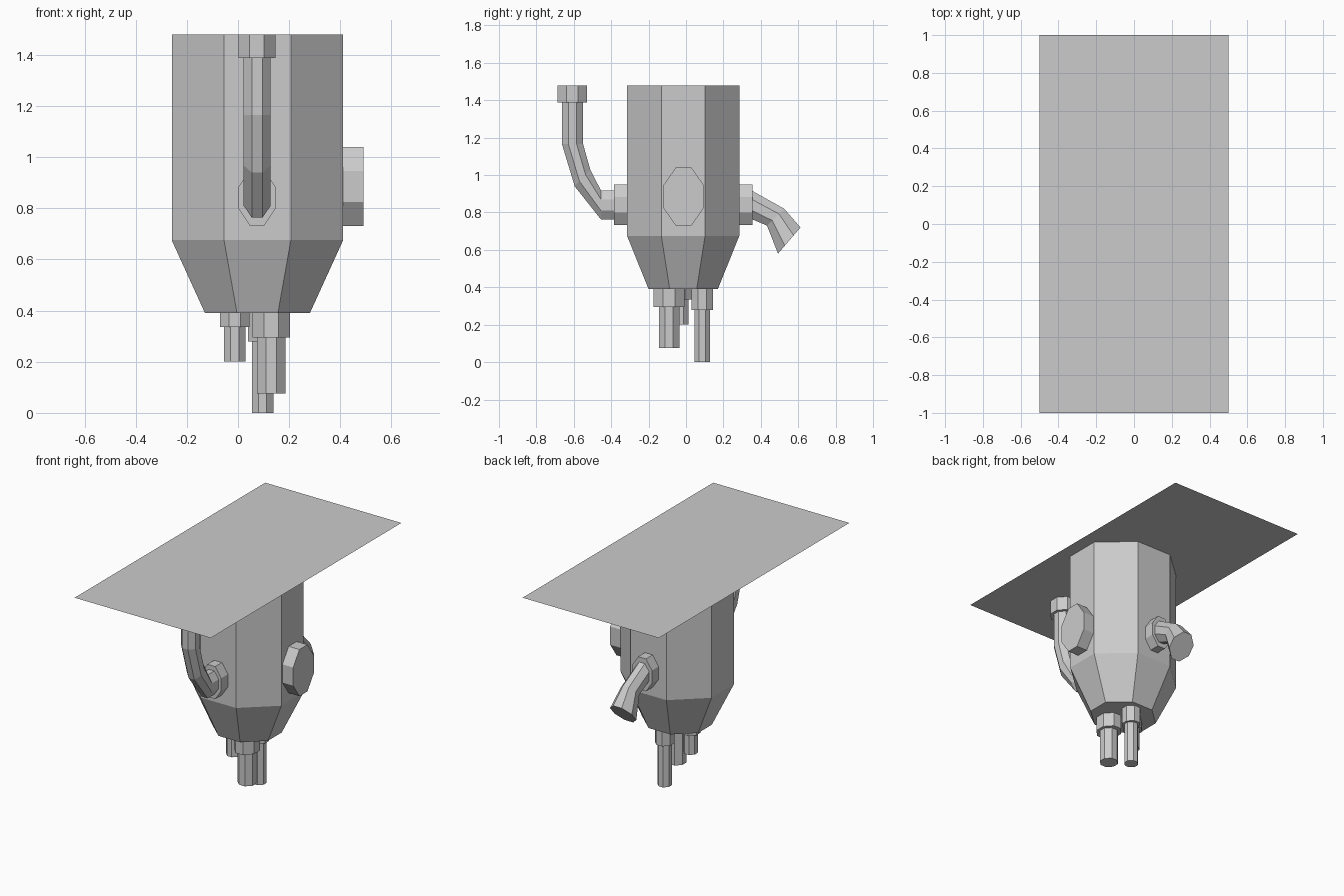
import bpy, bmesh
from mathutils import Vector

if "Cube" in bpy.data.objects:
    bpy.data.objects.remove(bpy.data.objects["Cube"])

K = 0.39  # half-length of an octagon's flat side relative to its radius
OCT = [(1, -K), (1, K), (K, 1), (-K, 1), (-1, K), (-1, -K), (-K, -1), (K, -1)]


def loft(name, rings):
    """Eight-sided tube through rings (centre, u half-axis, v half-axis); the last end is capped."""
    bm = bmesh.new()
    loops = []
    for c, u, v in rings:
        c, u, v = Vector(c), Vector(u), Vector(v)
        loops.append([bm.verts.new(c + u * a + v * b) for a, b in OCT])
    for lo, hi in zip(loops, loops[1:]):
        for i in range(8):
            j = (i + 1) % 8
            bm.faces.new((lo[i], lo[j], hi[j], hi[i]))
    bm.faces.new(loops[-1])
    bmesh.ops.recalc_face_normals(bm, faces=bm.faces)
    mesh = bpy.data.meshes.new(name)
    bm.to_mesh(mesh)
    bm.free()
    ob = bpy.data.objects.new(name, mesh)
    bpy.context.collection.objects.link(ob)
    return ob


def upright(name, x, y, *levels):
    """Vertical tube: levels are (z, x radius, y radius)."""
    return loft(name, [((x, y, z), (rx, 0, 0), (0, ry, 0)) for z, rx, ry in levels])


def side_pipe(name, x, sections):
    """Bent pipe in the yz plane: sections are (top/inner yz, bottom/outer yz, x radius)."""
    rings = []
    for (y1, z1), (y2, z2), r in sections:
        rings.append(((x, (y1 + y2) / 2, (z1 + z2) / 2), (r, 0, 0),
                      (0, (y1 - y2) / 2, (z1 - z2) / 2)))
    return loft(name, rings)


# ceiling plate
bpy.ops.mesh.primitive_plane_add(size=1, location=(0, 0, 1.48))
plate = bpy.context.object
plate.name = "ceiling_plate"
plate.scale = (1, 2, 1)

# tapered tank
upright("tank", 0.076, -0.015, (1.48, 0.335, 0.3), (0.675, 0.335, 0.3), (0.39, 0.205, 0.185))

# side hatch
loft("side_hatch", [((x, -0.013, 0.885), (0, 0.108, 0), (0, 0, 0.155)) for x in (0.4, 0.49)])

# front and back wall flanges
for name, y0, y1 in (("front_flange", -0.305, -0.385), ("back_flange", 0.275, 0.355)):
    loft(name, [((0.074, y, 0.841), (0.0725, 0, 0), (0, 0, 0.108)) for y in (y0, y1)])

# front pipe rising to the ceiling, with its collar
side_pipe("front_pipe", 0.075, [
    ((-0.38, 0.918), (-0.38, 0.763), 0.053),
    ((-0.455, 0.918), (-0.455, 0.763), 0.053),
    ((-0.512, 1.03), (-0.595, 0.94), 0.053),
    ((-0.55, 1.165), (-0.663, 1.165), 0.053),
    ((-0.55, 1.39), (-0.663, 1.39), 0.053)])
upright("ceiling_collar", 0.074, -0.608, (1.48, 0.0725, 0.08), (1.387, 0.0725, 0.08))

# back spout, flared and pointing down
side_pipe("back_spout", 0.075, [
    ((0.35, 0.918), (0.35, 0.765), 0.053),
    ((0.525, 0.82), (0.433, 0.73), 0.055),
    ((0.612, 0.72), (0.492, 0.58), 0.08)])

# outlets under the tank: collar and pipe for each
for name, x, y, rc, zc, rp, zp in (
        ("front_outlet", 0.13, -0.09, (0.073, 0.083), 0.295, 0.055, 0.075),
        ("back_outlet", 0.096, 0.087, (0.056, 0.058), 0.28, 0.042, 0.0),
        ("left_outlet", -0.013, -0.029, (0.058, 0.058), 0.335, 0.042, 0.2)):
    upright(name + "_collar", x, y, (0.4, *rc), (zc, *rc))
    upright(name + "_pipe", x, y, (zc + 0.01, rp, rp), (zp, rp, rp))
